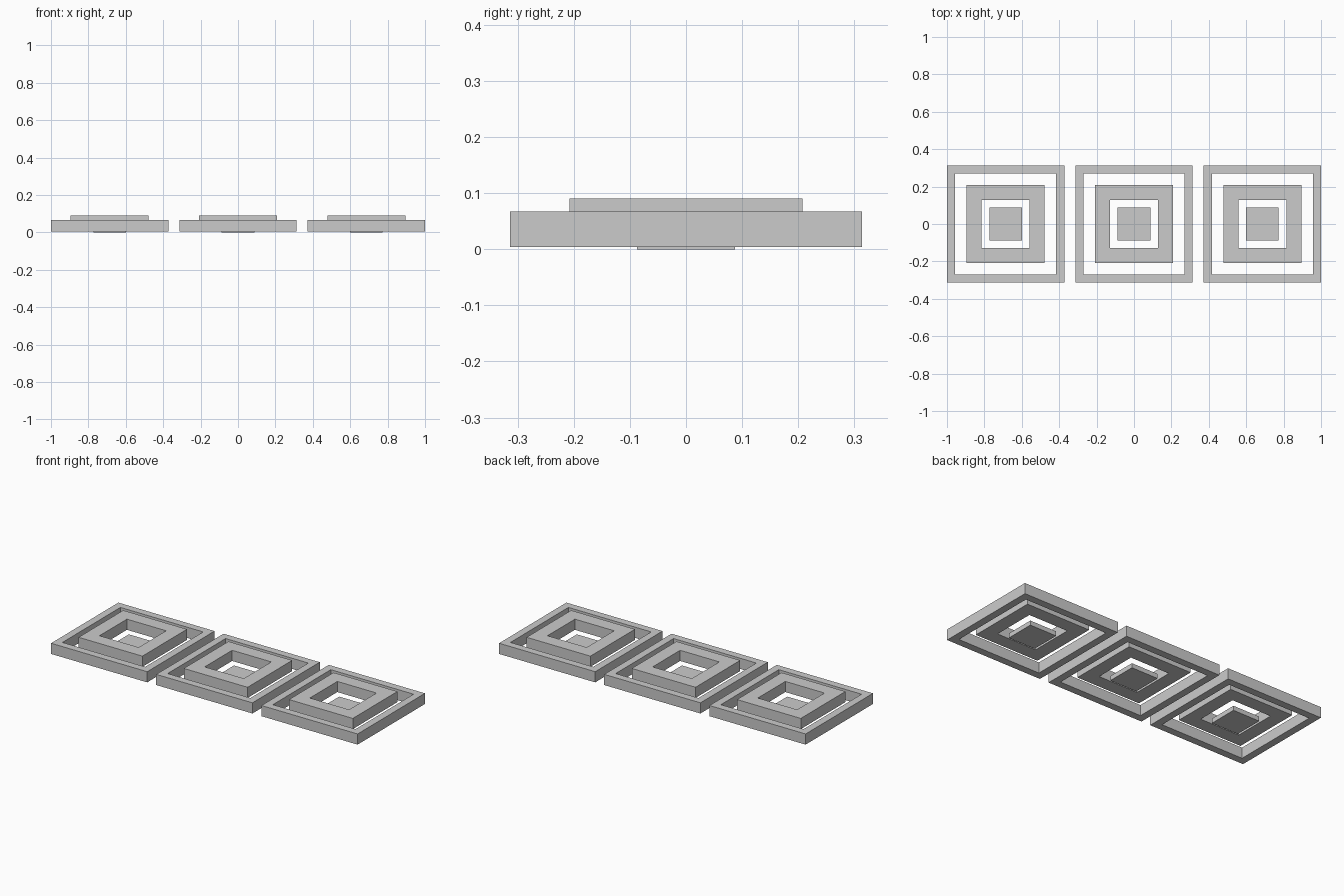
import bpy, bmesh

if "Cube" in bpy.data.objects:
    bpy.data.objects.remove(bpy.data.objects["Cube"])


def square_prism(name, cx, half, z0, z1, hole=None):
    """Square block, or a square frame when a hole half-width is given."""
    bm = bmesh.new()
    corners = [(-1, -1), (1, -1), (1, 1), (-1, 1)]

    def loop(h, z):
        return [bm.verts.new((cx + x * h, y * h, z)) for x, y in corners]

    ob, ot = loop(half, z0), loop(half, z1)
    if hole:
        ib, it = loop(hole, z0), loop(hole, z1)
        rings = [(ob, ot), (ot, it), (it, ib), (ib, ob)]
    else:
        rings = [(ob, ot)]
        bm.faces.new(ob[::-1])
        bm.faces.new(ot)
    for a, b in rings:
        for i in range(4):
            j = (i + 1) % 4
            bm.faces.new((a[i], a[j], b[j], b[i]))
    bmesh.ops.recalc_face_normals(bm, faces=bm.faces)
    mesh = bpy.data.meshes.new(name)
    bm.to_mesh(mesh)
    bm.free()
    obj = bpy.data.objects.new(name, mesh)
    bpy.context.collection.objects.link(obj)
    return obj


# Three identical tiles: low outer frame, raised middle frame, thin centre plate
for label, cx in (("left", -0.6863), ("middle", 0.0), ("right", 0.6863)):
    square_prism(f"{label}_outer_frame", cx, 0.3137, 0.004, 0.067, 0.27)
    square_prism(f"{label}_inner_frame", cx, 0.208, 0.027, 0.090, 0.128)
    square_prism(f"{label}_centre_plate", cx, 0.087, 0.0, 0.027)
